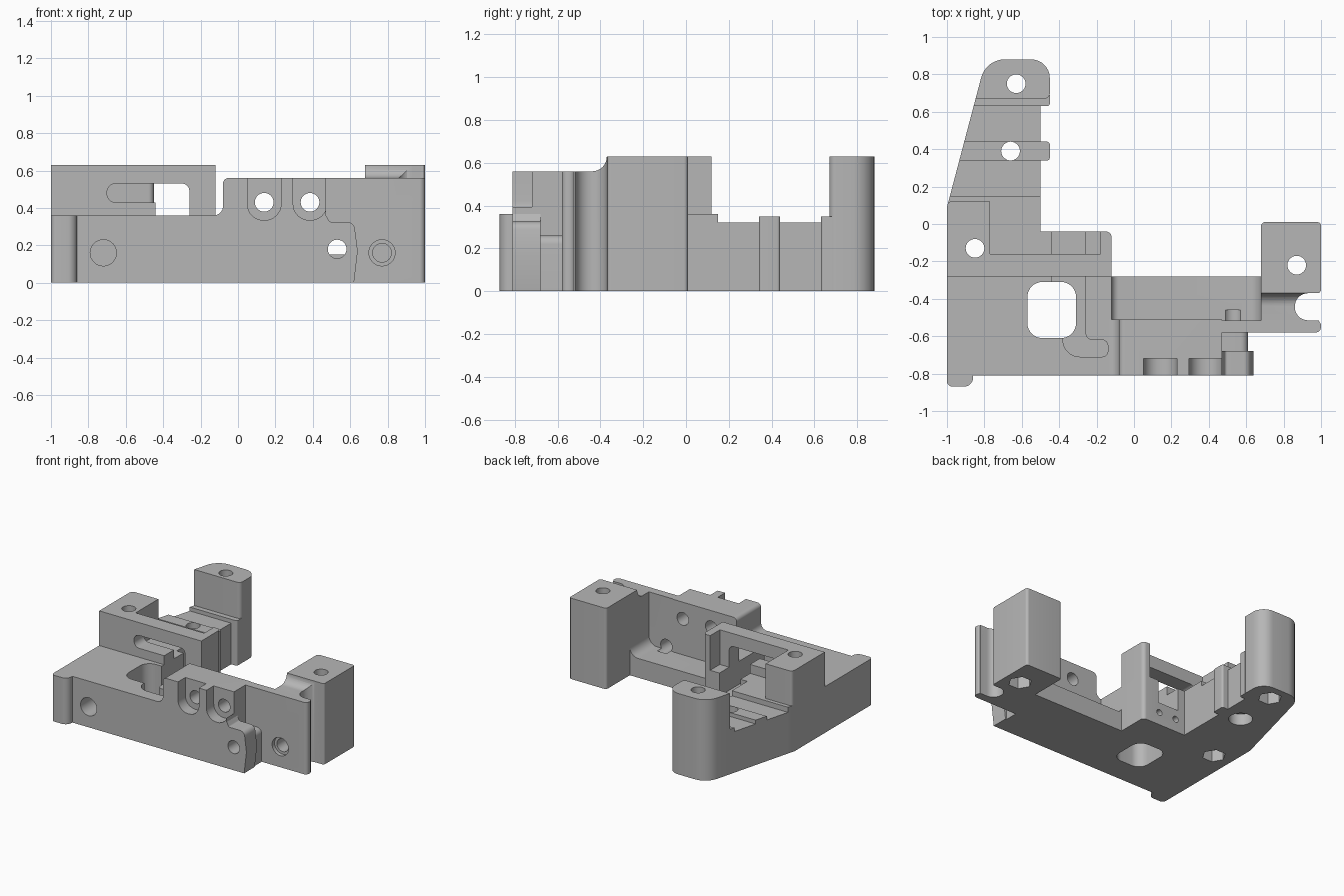
import bpy, bmesh, math
from mathutils import Vector

if "Cube" in bpy.data.objects:
    bpy.data.objects.remove(bpy.data.objects["Cube"], do_unlink=True)

grey = bpy.data.materials.new("plain grey")
grey.use_nodes = True
COLOUR = (0.47, 0.47, 0.47, 1)
grey.diffuse_color = COLOUR
grey.node_tree.nodes["Principled BSDF"].inputs["Base Color"].default_value = COLOUR

AXES = {
    "x": lambda a, b, t: (t, a, b),
    "y": lambda a, b, t: (a, t, b),
    "z": lambda a, b, t: (a, b, t),
}
parts, cutters = [], []


def rounded(corners, steps=8):
    """Outline whose corners (a, b, radius) are turned into arcs."""
    out = []
    n = len(corners)
    for i, c in enumerate(corners):
        p = Vector(c[:2])
        if len(c) < 3:
            out.append(p)
            continue
        u = (Vector(corners[i - 1][:2]) - p).normalized()
        v = (Vector(corners[(i + 1) % n][:2]) - p).normalized()
        half = u.angle(v) / 2
        centre = p + (u + v).normalized() * c[2] / math.sin(half)
        reach = c[2] / math.tan(half)
        s, e = p + u * reach - centre, p + v * reach - centre
        sweep = math.pi - 2 * half
        for k in range(steps + 1):
            t = k / steps
            out.append(centre + (s * math.sin((1 - t) * sweep) + e * math.sin(t * sweep)) / math.sin(sweep))
    return out


def ring(a, b, r, sides=32):
    return [(a + r * math.cos(math.tau * k / sides), b + r * math.sin(math.tau * k / sides)) for k in range(sides)]


def rect(a0, a1, b0, b1):
    return [(a0, b0), (a1, b0), (a1, b1), (a0, b1)]


def prism(name, outline, axis, lo, hi, store=parts):
    bm = bmesh.new()
    place = AXES[axis]
    pts = rounded(outline)
    low = [bm.verts.new(place(a, b, lo)) for a, b in pts]
    high = [bm.verts.new(place(a, b, hi)) for a, b in pts]
    bm.faces.new(low)
    bm.faces.new(high)
    for i in range(len(pts)):
        j = (i + 1) % len(pts)
        bm.faces.new((low[i], low[j], high[j], high[i]))
    bmesh.ops.recalc_face_normals(bm, faces=bm.faces[:])
    mesh = bpy.data.meshes.new(name)
    bm.to_mesh(mesh)
    bm.free()
    mesh.materials.append(grey)
    obj = bpy.data.objects.new(name, mesh)
    bpy.context.scene.collection.objects.link(obj)
    store.append(obj)
    return obj


def cutter(outline, axis, lo, hi):
    obj = prism("cutter", outline, axis, lo, hi, cutters)
    obj.hide_render = True
    return obj


def cut(obj, *tools):
    for tool in tools:
        mod = obj.modifiers.new("cut", "BOOLEAN")
        mod.operation, mod.solver, mod.object = "DIFFERENCE", "EXACT", tool
    bpy.context.view_layer.update()
    graph = bpy.context.evaluated_depsgraph_get()
    mesh = bpy.data.meshes.new_from_object(obj.evaluated_get(graph))
    obj.modifiers.clear()
    obj.data = mesh
    mesh.materials.clear()
    mesh.materials.append(grey)


def bolt(x, y, sides=6):
    """Vertical screw hole with a nut pocket underneath."""
    return (cutter(ring(x, y, 0.05), "z", -0.1, 0.8),
            cutter(ring(x, y, 0.085, sides), "z", -0.1, 0.09))


def slant(y):
    return -1 + (y - 0.09) * 0.264


# Main deck with front corner lip
deck = prism("deck", [(-1, -0.87, 0.03), (-0.86, -0.87, 0.05), (-0.86, -0.81), (-0.1, -0.81),
                      (-0.1, -0.51), (-0.12, -0.51), (-0.12, -0.04, 0.03), (-0.5, -0.04),
                      (-0.5, 0.15), (slant(0.15), 0.15), (-1, 0.09)], "z", 0, 0.36)
corner_bolt = bolt(-0.85, -0.13)
opening = cutter([(-0.57, -0.61, 0.08), (-0.31, -0.61, 0.08), (-0.31, -0.31, 0.08), (-0.57, -0.31, 0.08)],
                 "z", -0.1, 0.5)
channel = cutter([(-0.44, 0.05), (-0.44, -0.4), (-0.38, -0.5), (-0.38, -0.71, 0.09), (-0.14, -0.71, 0.03),
                  (-0.14, -0.62, 0.03), (-0.26, -0.62, 0.04), (-0.26, 0.05)], "z", 0.18, 0.45)
front_bore = cutter(ring(-0.72, 0.16, 0.07), "y", -0.9, -0.6)
pins = [cutter(ring(x, 0.1, 0.025, 16), "y", -0.16, 0.05) for x in (-0.27, -0.42)]
cut(deck, *corner_bolt, opening, channel, front_bore, *pins)

# Raised bridge, corner post and end post
bridge = prism("bridge", [(-1, -0.28), (-0.12, -0.28), (-0.12, -0.04, 0.03), (-0.18, -0.04), (-0.18, -0.16),
                          (-0.77, -0.16), (-0.77, 0.12), (slant(0.12), 0.12, 0.02), (-1, 0.09)],
               "z", 0.36, 0.63)
window = cutter([(-0.7, 0.43, 0.045), (-0.44, 0.43), (-0.44, 0.3), (-0.26, 0.3),
                 (-0.26, 0.53, 0.04), (-0.7, 0.53, 0.045)], "y", -0.4, 0)
cut(bridge, corner_bolt[0], window)

# Rear arm with ribs and end tower
middle_bolt = bolt(-0.66, 0.39, 32)
arm = prism("rear_arm", [(slant(0.14), 0.14), (-0.5, 0.14), (-0.5, 0.66), (slant(0.66), 0.66)], "z", 0, 0.32)
rib = prism("arm_rib", [(slant(0.34), 0.34), (-0.45, 0.34, 0.015), (-0.45, 0.44, 0.015), (slant(0.44), 0.44)],
            "z", 0, 0.35)
for part in (arm, rib):
    cut(part, *middle_bolt)
prism("tower_step", [(slant(0.63), 0.63), (-0.45, 0.63, 0.015), (-0.45, 0.69), (slant(0.69), 0.69)], "z", 0, 0.35)
rear_tower = prism("rear_tower", [(slant(0.67), 0.67), (-0.45, 0.67, 0.03), (-0.45, 0.88, 0.1),
                                  (slant(0.88), 0.88, 0.13)], "z", 0, 0.63)
cut(rear_tower, *bolt(-0.63, 0.75))
cut(parts[-2], *bolt(-0.63, 0.75))

# Front block with two U recesses and cross holes
block = prism("front_block", [(-0.135, 0), (-0.135, 0.36), (-0.08, 0.36, 0.05), (-0.08, 0.56, 0.03),
                              (0.47, 0.56), (0.47, 0)], "y", -0.81, -0.51)
for x in (0.14, 0.385):
    u_recess = cutter([(x - 0.09, 0.7), (x - 0.09, 0.335, 0.085), (x + 0.09, 0.335, 0.085), (x + 0.09, 0.7)],
                      "y", -0.9, -0.72)
    cut(block, u_recess, cutter(ring(x, 0.43, 0.05), "y", -0.95, -0.4))

# Stepped ear on the right of the block
ear_hole = cutter(ring(0.53, 0.18, 0.05), "y", -0.95, -0.46)
ear = prism("front_ear", [(0.46, 0), (0.46, 0.36), (0.47, 0.36), (0.49, 0.325, 0.015), (0.62, 0.325, 0.04),
                          (0.64, 0.17), (0.62, 0)], "y", -0.81, -0.68)
ear_back = prism("ear_back", [(0.46, 0), (0.61, 0), (0.61, 0.26, 0.04), (0.46, 0.26)], "y", -0.69, -0.57)

# Thin side plate
plate = prism("side_plate", [(0.46, -0.58), (1, -0.58, 0.029), (1, -0.515, 0.029), (0.46, -0.515)], "z", 0, 0.56)

# Low tray floor with filleted ends
tray = prism("tray_floor", [(-0.16, 0), (0.72, 0), (0.72, 0.25), (0.68, 0.25), (0.68, 0.15, 0.07),
                            (-0.12, 0.15, 0.04), (-0.12, 0.25), (-0.16, 0.25)], "y", -0.53, -0.28)
for part in (ear, ear_back, tray):
    cut(part, ear_hole)

# Right tower and the scooped web joining it to the plate
tower = prism("right_tower", [(0.68, -0.37), (1, -0.37, 0.02), (1, 0.01, 0.02), (0.68, 0.01, 0.02)], "z", 0, 0.63)
web = prism("scooped_web", [(-0.55, 0), (-0.55, 0.56), (-0.37, 0.56, 0.068), (-0.37, 0.63), (-0.35, 0.63),
                            (-0.35, 0)], "x", 0.68, 0.99)
scoop = cutter([(0.86, -0.515, 0.07), (1.1, -0.515), (1.1, -0.37), (0.86, -0.37, 0.07)], "z", -0.1, 0.8)
side_bore = [cutter(ring(0.77, 0.16, 0.07), "y", -0.7, -0.55),
             cutter(ring(0.77, 0.16, 0.05), "y", -0.7, -0.42)]
cut(tower, *bolt(0.87, -0.22))
cut(web, scoop, *side_bore)
cut(plate, ear_hole, *side_bore)

for obj in cutters:
    bpy.data.objects.remove(obj, do_unlink=True)

# Smooth the arcs and keep the edges sharp
bpy.ops.object.select_all(action="DESELECT")
for obj in parts:
    obj.select_set(True)
bpy.context.view_layer.objects.active = parts[0]
bpy.ops.object.shade_smooth_by_angle(angle=math.radians(30))
